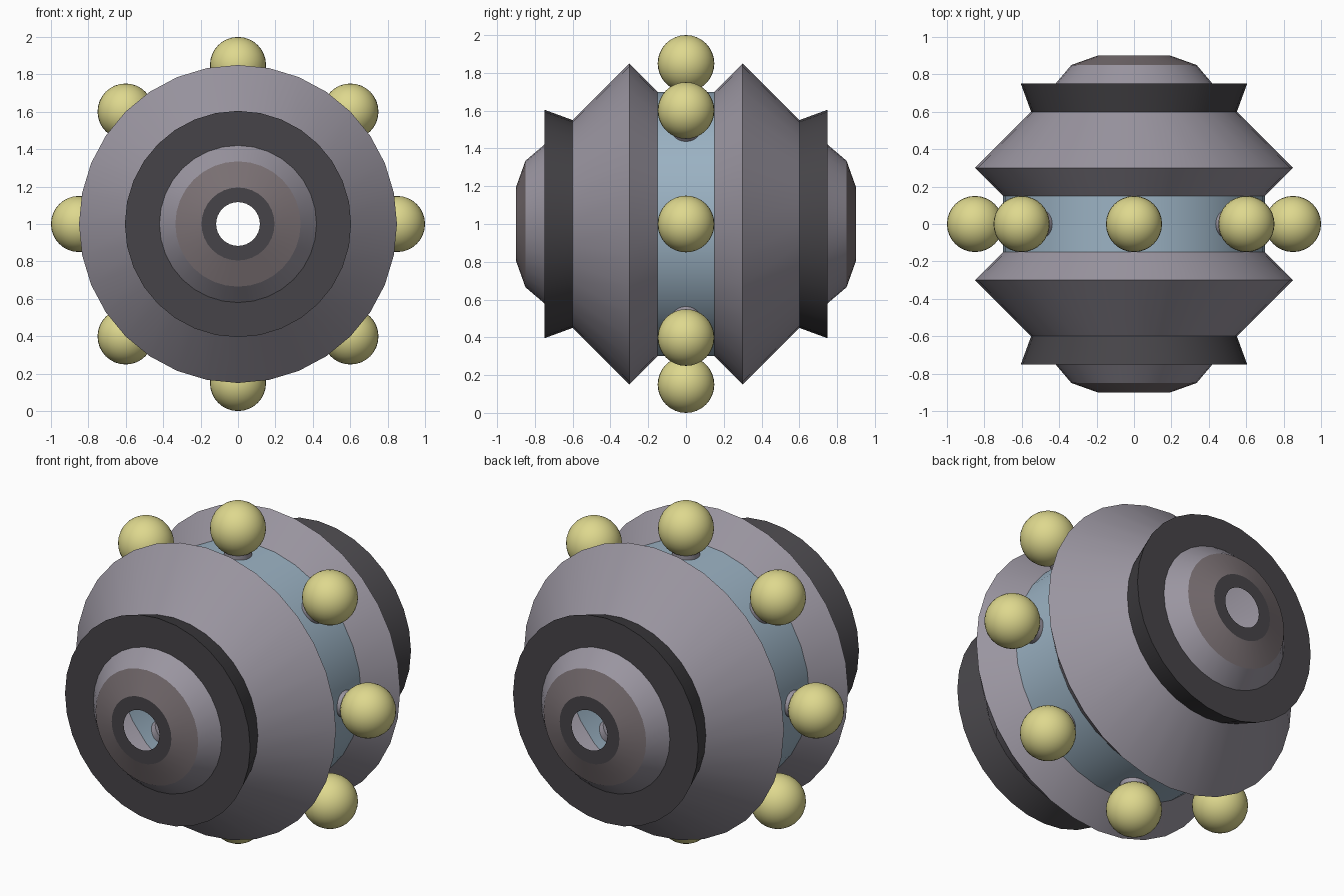
import bpy, bmesh, math
from mathutils import Matrix, Vector

if "Cube" in bpy.data.objects:
    bpy.data.objects.remove(bpy.data.objects["Cube"])

SIDES = 32
CENTRE = Vector((0, 0, 1))


def material(name, rgb):
    m = bpy.data.materials.new(name)
    lin = [((c / 255 + 0.055) / 1.055) ** 2.4 for c in rgb]
    m.diffuse_color = (*lin, 1)
    m.use_nodes = True
    m.node_tree.nodes["Principled BSDF"].inputs["Base Color"].default_value = m.diffuse_color
    return m


grey = material("warm grey", (154, 149, 160))
blue = material("pale blue", (155, 178, 195))
dark = material("charcoal", (70, 68, 72))
brown = material("brown grey", (122, 112, 115))
yellow = material("pale yellow", (222, 216, 142))


def finish(name, bm, mat):
    me = bpy.data.meshes.new(name)
    bm.to_mesh(me)
    bm.free()
    me.materials.append(mat)
    me.shade_smooth()
    me.set_sharp_from_angle(angle=math.radians(22))
    ob = bpy.data.objects.new(name, me)
    bpy.context.collection.objects.link(ob)


def revolve(name, profile, mat):
    """Open shell turned around the y axis from (y, radius) points."""
    bm = bmesh.new()
    rings = []
    for y, r in profile:
        rings.append([bm.verts.new((r * math.cos(a), y, 1 + r * math.sin(a)))
                      for a in (math.tau * i / SIDES for i in range(SIDES))])
    for a, b in zip(rings, rings[1:]):
        for i in range(SIDES):
            j = (i + 1) % SIDES
            bm.faces.new((a[i], b[i], b[j], a[j]))
    finish(name, bm, mat)


# Central band
revolve("centre_band", [(-0.15, 0.70), (0.15, 0.70)], blue)

# Mirrored end parts, from the band outwards
ends = [
    ("flange", [(0.15, 0.70), (0.30, 0.85), (0.60, 0.55)], grey),
    ("collar", [(0.60, 0.55), (0.75, 0.605), (0.75, 0.42)], dark),
    ("cap_rim", [(0.75, 0.42), (0.85, 0.335)], grey),
    ("cap_face", [(0.85, 0.335), (0.90, 0.195)], brown),
    ("hole_ring", [(0.90, 0.195), (0.90, 0.117)], dark),
]
for name, prof, mat in ends:
    revolve("back_" + name, prof, mat)
    revolve("front_" + name, [(-y, r) for y, r in reversed(prof)], mat)

# Eight balls on short stalks around the band
for k in range(8):
    a = math.tau * k / 8
    d = Vector((math.cos(a), 0, math.sin(a)))
    bm = bmesh.new()
    bmesh.ops.create_uvsphere(bm, u_segments=32, v_segments=16, radius=0.15,
                              matrix=Matrix.Translation(CENTRE + d * 0.85))
    finish(f"ball_{k + 1}", bm, yellow)

    bm = bmesh.new()
    turn = d.to_track_quat('Z', 'Y').to_matrix().to_4x4()
    bmesh.ops.create_cone(bm, cap_ends=True, segments=24, radius1=0.075,
                          radius2=0.075, depth=0.10,
                          matrix=Matrix.Translation(CENTRE + d * 0.71) @ turn)
    finish(f"stalk_{k + 1}", bm, grey)
